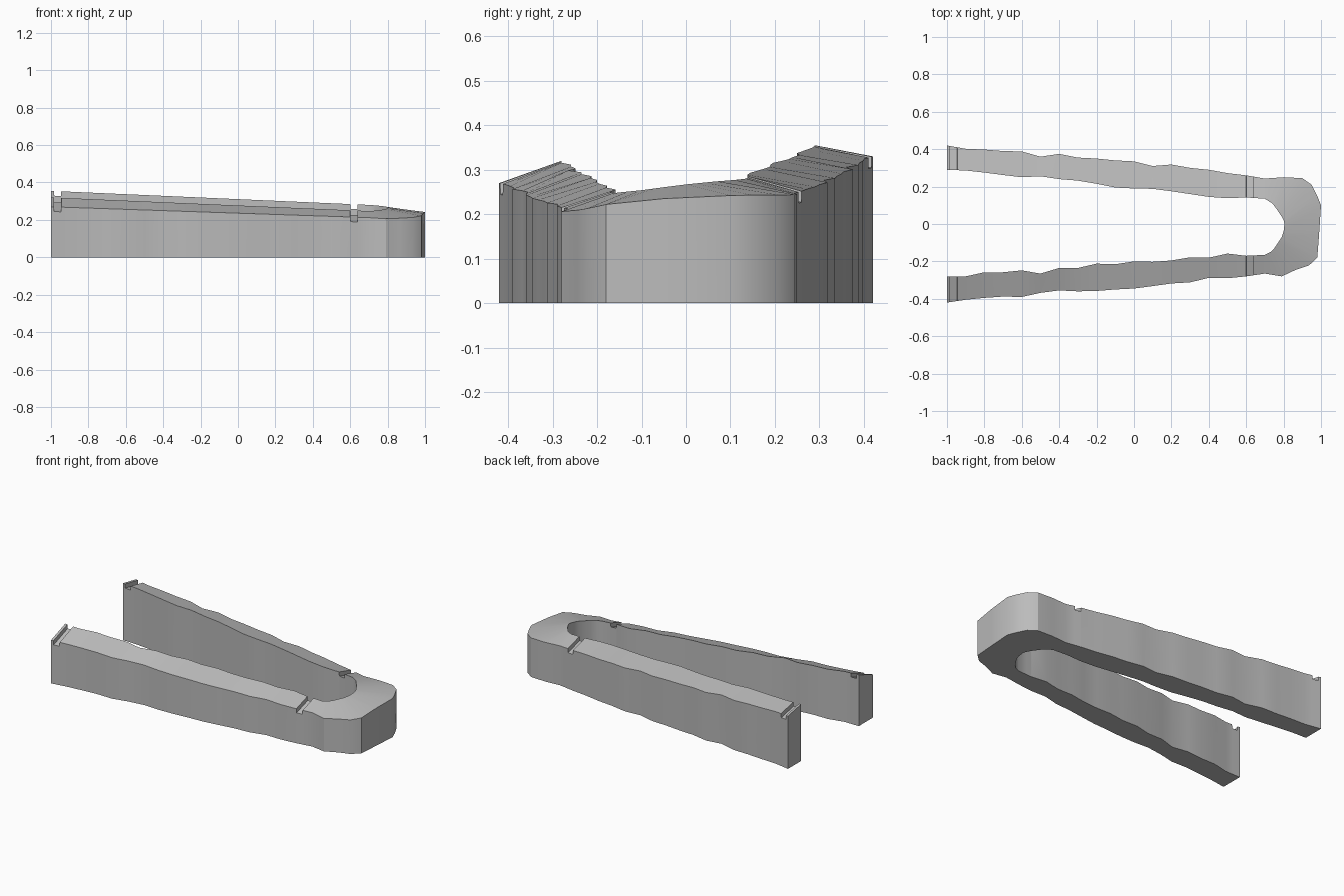
import bpy
import bmesh

default_cube = bpy.data.objects.get("Cube")
if default_cube:
    bpy.data.objects.remove(default_cube, do_unlink=True)

# Wavy arm edges: distance from the centre line in thousandths, sampled evenly along x
ARM_START, ARM_STEP, ARM_END = -1.0, 0.1, 0.7
back_outer = [420, 402, 398, 390, 388, 360, 375, 355, 350, 340, 335, 310, 318, 300, 290, 272, 260, 243]
back_inner = [290, 286, 275, 262, 250, 255, 240, 232, 215, 195, 190, 188, 175, 160, 145, 138, 142, 135]
front_inner = [-280, -280, -258, -258, -248, -265, -235, -235, -212, -215, -200,
               -202, -195, -178, -180, -158, -170, -165]
front_outer = [-420, -405, -395, -388, -390, -368, -355, -360, -358, -350, -345,
               -332, -318, -312, -288, -290, -280, -265]

# Bend stations: outer x, outer y, inner x, inner y, outer height, inner height
bend = [
    (800, 250, 740, 110, 245, 277),
    (900, 245, 770, 70, 244, 274),
    (950, 210, 790, 40, 243, 271),
    (980, 150, 800, 20, 243, 269),
    (1000, 100, 805, 0, 242, 267),
    (990, -50, 800, -40, 235, 262),
    (980, -180, 790, -70, 222, 258),
    (935, -222, 770, -100, 213, 254),
    (865, -245, 750, -130, 209, 251),
    (790, -280, 730, -150, 206, 249),
]

# Cross grooves, near the tips and just before the bend
GROOVES = [(-0.985, -0.945), (0.60, 0.64)]
GROOVE_DEPTH = 0.025
WALL = 0.002


def sample(edge, x):
    pos = (x - ARM_START) / ARM_STEP
    i = min(int(pos), len(edge) - 2)
    return (edge[i] + (edge[i + 1] - edge[i]) * (pos - i)) / 1000


def slope(start, end, x):
    return start + (end - start) * (x - ARM_START) / (ARM_END - ARM_START)


def arm_stations():
    """Pairs of x and groove depth along an arm, from tip to bend."""
    stations = []
    for i in range(len(back_outer)):
        x = ARM_START + i * ARM_STEP
        if not any(a - WALL < x < b + WALL for a, b in GROOVES):
            stations.append((x, 0.0))
    for a, b in GROOVES:
        stations += [(a, 0.0), (a + WALL, GROOVE_DEPTH),
                     (b - WALL, GROOVE_DEPTH), (b, 0.0)]
    return sorted(stations)


def arm_sections(outer, inner, outer_z, inner_z):
    return [((x, sample(outer, x), slope(*outer_z, x) - depth),
             (x, sample(inner, x), slope(*inner_z, x) - depth))
            for x, depth in arm_stations()]


# Chain of outer and inner top points: back arm, bend, front arm
sections = arm_sections(back_outer, back_inner, (0.33, 0.247), (0.355, 0.28))
for ox, oy, ix, iy, oz, iz in bend:
    sections.append(((ox / 1000, oy / 1000, oz / 1000), (ix / 1000, iy / 1000, iz / 1000)))
sections += reversed(arm_sections(front_outer, front_inner, (0.27, 0.212), (0.32, 0.247)))

# Skin the sections into one closed U-shaped block
bm = bmesh.new()
rings = []
for outer, inner in sections:
    points = [outer, inner, (inner[0], inner[1], 0), (outer[0], outer[1], 0)]
    rings.append([bm.verts.new(p) for p in points])
for a, b in zip(rings, rings[1:]):
    for i in range(4):
        j = (i + 1) % 4
        bm.faces.new((a[i], a[j], b[j], b[i]))
bm.faces.new(rings[0])
bm.faces.new(rings[-1])
bmesh.ops.recalc_face_normals(bm, faces=bm.faces)

mesh = bpy.data.meshes.new("u_shaped_wall")
bm.to_mesh(mesh)
bm.free()
wall = bpy.data.objects.new("u_shaped_wall", mesh)
bpy.context.collection.objects.link(wall)

# Plain grey
grey = bpy.data.materials.new("grey")
grey.use_nodes = True
colour = (0.5, 0.5, 0.5, 1)
grey.diffuse_color = colour
grey.node_tree.nodes["Principled BSDF"].inputs["Base Color"].default_value = colour
mesh.materials.append(grey)

# Smooth the waves, keep the rims sharp
bpy.ops.object.select_all(action='DESELECT')
wall.select_set(True)
bpy.context.view_layer.objects.active = wall
bpy.ops.object.shade_smooth_by_angle(angle=0.52)
